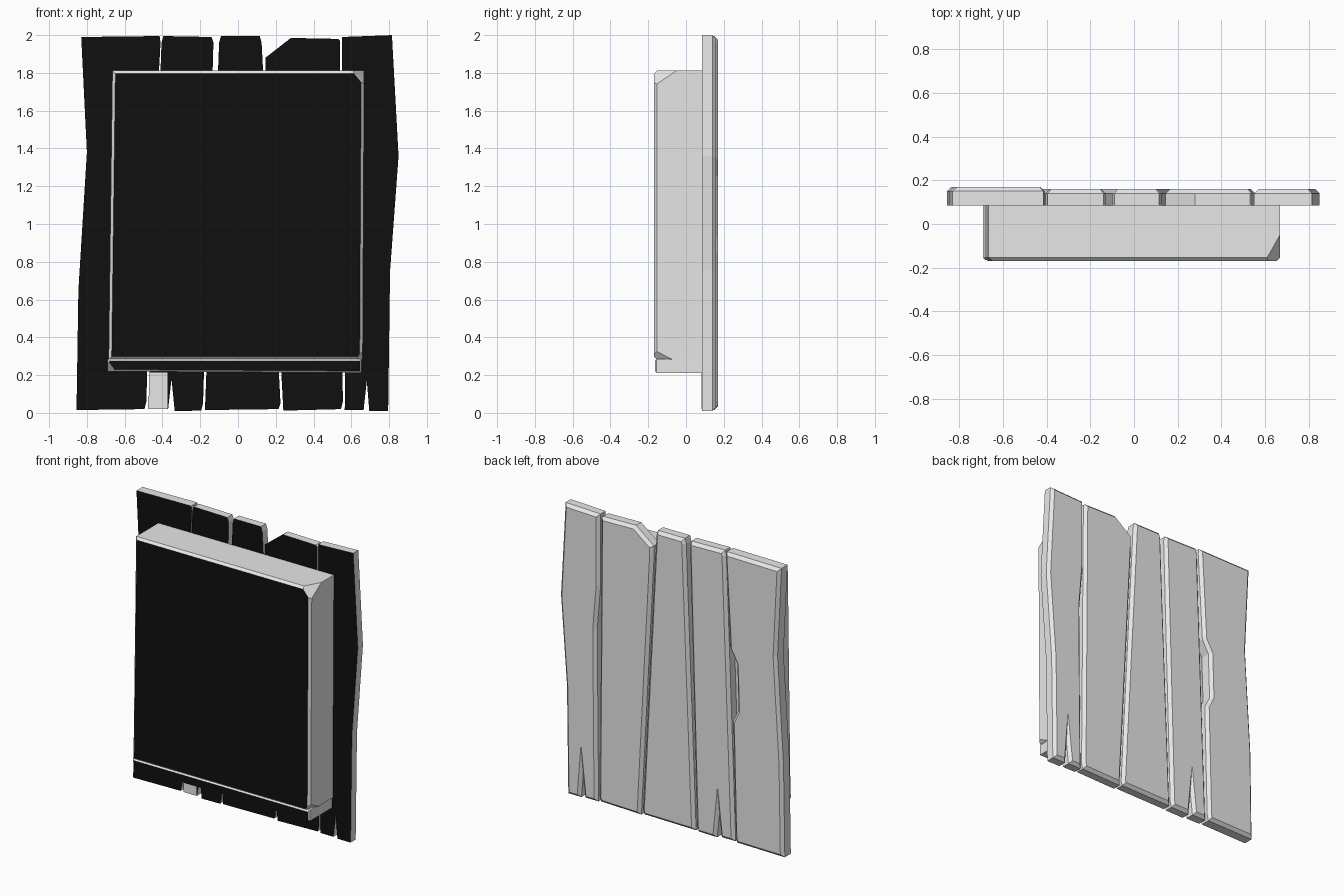
import bpy, bmesh
from mathutils import Vector

cube = bpy.data.objects.get("Cube")
if cube:
    bpy.data.objects.remove(cube, do_unlink=True)


def material(name, value):
    mat = bpy.data.materials.new(name)
    mat.use_nodes = True
    colour = (value, value, value, 1)
    mat.diffuse_color = colour
    mat.node_tree.nodes["Principled BSDF"].inputs["Base Color"].default_value = colour
    return mat


grey = material("light grey", 0.8)
black = material("black", 0.005)


def slab(name, outline, y_start, y_cap, bevel, chips=()):
    """Extrude an (x, z) outline along y, chamfer the cap rim, slice off chipped corners."""
    bm = bmesh.new()
    base = bm.faces.new([bm.verts.new((x, y_start, z)) for x, z in outline])
    moved = bmesh.ops.extrude_face_region(bm, geom=[base], use_keep_orig=True)["geom"]
    cap_verts = [g for g in moved if isinstance(g, bmesh.types.BMVert)]
    for v in cap_verts:
        v.co.y = y_cap
    bmesh.ops.recalc_face_normals(bm, faces=bm.faces)
    cap_set = set(cap_verts)
    rim = [e for e in bm.edges if all(v in cap_set for v in e.verts)]
    if bevel:
        bmesh.ops.bevel(bm, geom=rim, offset=bevel, segments=1,
                        affect='EDGES', clamp_overlap=False)
    centre = sum((v.co for v in bm.verts), Vector()) / len(bm.verts)
    for corner in chips:
        a, b, c = (Vector(p) for p in corner)
        normal = (b - a).cross(c - a).normalized()
        if normal.dot(centre - a) > 0:
            normal.negate()
        cut = bmesh.ops.bisect_plane(bm, geom=bm.verts[:] + bm.edges[:] + bm.faces[:],
                                     plane_co=a, plane_no=normal, clear_outer=True)
        edges = [g for g in cut["geom_cut"] if isinstance(g, bmesh.types.BMEdge)]
        bmesh.ops.holes_fill(bm, edges=edges, sides=0)
    bmesh.ops.recalc_face_normals(bm, faces=bm.faces)
    # Faces looking straight to the front are black
    bm.normal_update()
    for f in bm.faces:
        f.material_index = 1 if f.normal.y < -0.99 else 0
    mesh = bpy.data.meshes.new(name)
    bm.to_mesh(mesh)
    bm.free()
    mesh.materials.append(grey)
    mesh.materials.append(black)
    obj = bpy.data.objects.new(name, mesh)
    bpy.context.collection.objects.link(obj)
    return obj


# Uneven vertical planks, with splits, a broken corner and a chipped edge
planks = {
    "plank_far_left": [(-.855, .015), (-.495, .02), (-.485, .06), (-.465, .85), (-.505, .93),
                       (-.495, 1.25), (-.445, 1.34), (-.41, 1.96), (-.415, 1.995),
                       (-.83, 1.99), (-.80, 1.38), (-.845, .65)],
    "plank_left": [(-.475, .02), (-.37, .02), (-.352, .18), (-.335, .01), (-.195, .012),
                   (-.185, .05), (-.13, 1.96), (-.14, 1.99), (-.395, 1.995), (-.405, 1.96)],
    "plank_middle": [(-.175, .015), (.215, .02), (.225, .05), (.125, 1.96), (.115, 1.995),
                     (-.09, 1.995), (-.10, 1.96)],
    "plank_right": [(.24, .012), (.545, .02), (.555, .06), (.54, 1.97), (.53, 1.98),
                    (.28, 1.985), (.145, 1.88), (.145, 1.8)],
    "plank_far_right": [(.565, .015), (.665, .015), (.682, .17), (.695, .01), (.795, .01),
                        (.805, .75), (.85, 1.36), (.815, 2.0), (.55, 1.99), (.55, 1.5),
                        (.575, 1.2), (.57, .5)],
}
for name, outline in planks.items():
    back = .17 if name == "plank_far_left" else .16
    slab(name, outline, .085, back, .02)

# Bare sliver on the front of the split plank
slab("split_sliver", [(-.47, .02), (-.372, .02), (-.372, .215), (-.47, .215)],
     .085, .081, 0).data.materials[1] = grey

# Deep box in front of the planks, chipped at two right corners
slab("box_body", [(-.685, .282), (.66, .282), (.668, 1.812), (-.665, 1.812)],
     .085, -.17, .016,
     [((.60, -.17, 1.812), (.668, -.05, 1.812), (.668, -.17, 1.73)),
      ((.662, -.17, .335), (.662, -.06, .28), (.62, -.17, .28))])

# Bottom board of the box, chipped at the left end
slab("box_bottom_board", [(-.69, .22), (.655, .212), (.655, .285), (-.69, .285)],
     .085, -.165, .01,
     [((-.69, -.165, .28), (-.645, -.165, .22), (-.69, -.1, .22))])
